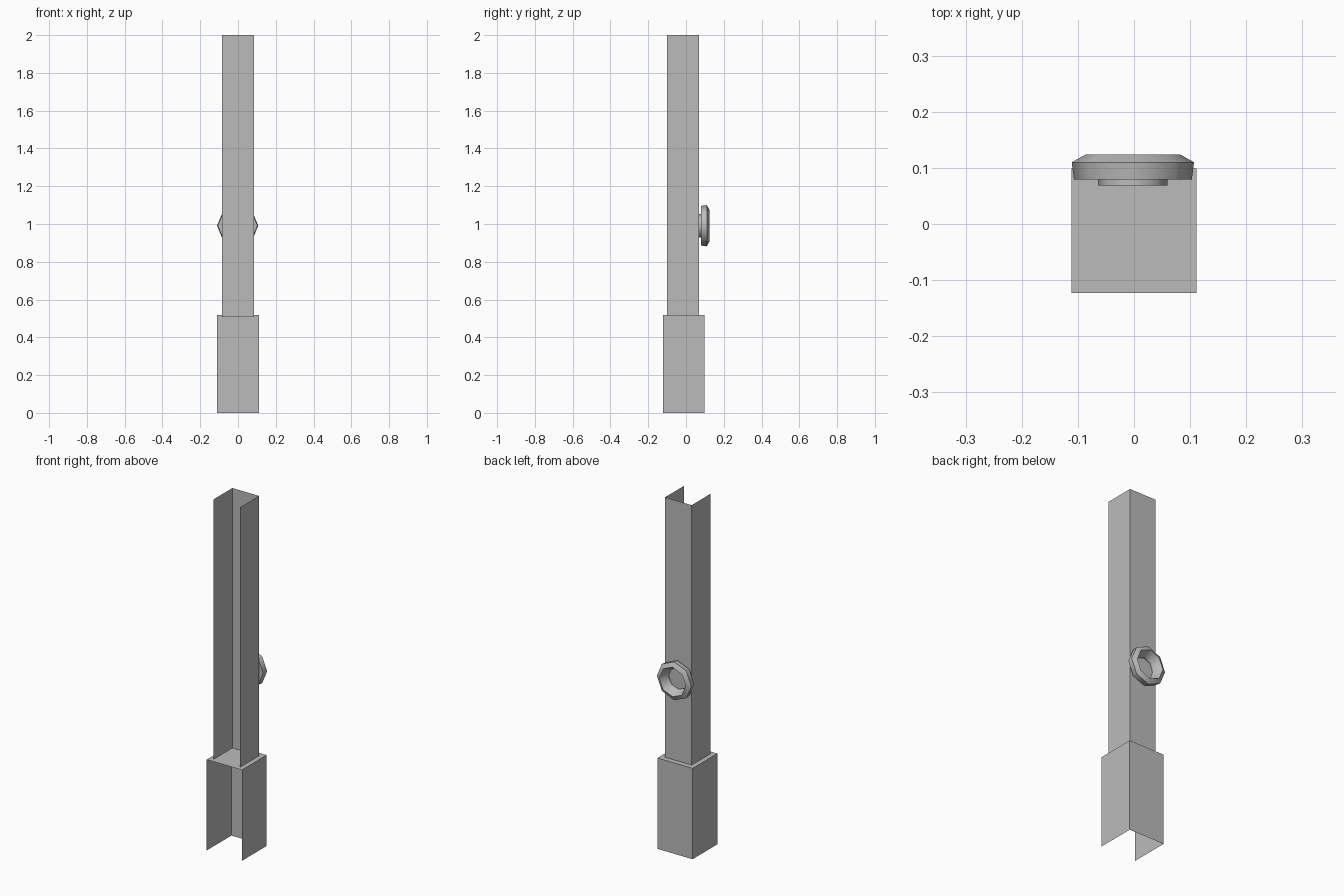
import bpy, bmesh, math

if "Cube" in bpy.data.objects:
    bpy.data.objects.remove(bpy.data.objects["Cube"])

grey = bpy.data.materials.new("plain grey")
grey.diffuse_color = (0.5, 0.5, 0.5, 1)
grey.use_nodes = True
grey.node_tree.nodes["Principled BSDF"].inputs["Base Color"].default_value = grey.diffuse_color


def add_mesh(name, verts, faces):
    me = bpy.data.meshes.new(name)
    me.from_pydata(verts, [], faces)
    me.materials.append(grey)
    ob = bpy.data.objects.new(name, me)
    bpy.context.collection.objects.link(ob)
    return ob


def channel(name, half, y0, y1, z0, z1, cap=False):
    """Thin sheet shell, open at the front and below; optional top."""
    plan = [(half, y0), (half, y1), (-half, y1), (-half, y0)]
    verts = [(x, y, z) for z in (z0, z1) for x, y in plan]
    faces = [(i, i + 1, i + 5, i + 4) for i in range(3)]
    if cap:
        faces.append((4, 5, 6, 7))
    return add_mesh(name, verts, faces)


# Square pedestal with a closed top, and the open post standing in it
channel("pedestal", 0.111, -0.123, 0.099, 0.0, 0.518, cap=True)
channel("post", 0.084, -0.101, 0.069, 0.508, 2.0)

# Octagonal collar on the back: profile (radius, y) turned about the y axis
profile = [(0.062, 0.069), (0.062, 0.079), (0.105, 0.079), (0.109, 0.110),
           (0.084, 0.124), (0.062, 0.079)]
sides, cx, cz = 8, -0.002, 0.991
verts, faces = [], []
for r, y in profile:
    for k in range(sides):
        a = 2 * math.pi * k / sides
        verts.append((cx + r * math.cos(a), y, cz + r * math.sin(a)))
for p in range(len(profile) - 1):
    for k in range(sides):
        n = (k + 1) % sides
        faces.append((p * sides + k, (p + 1) * sides + k,
                      (p + 1) * sides + n, p * sides + n))
collar = add_mesh("collar", verts, faces)
bm = bmesh.new()
bm.from_mesh(collar.data)
bmesh.ops.remove_doubles(bm, verts=bm.verts, dist=1e-5)
bm.to_mesh(collar.data)
bm.free()

# Soft shading around the collar, sharp edges between its bands
bpy.context.view_layer.objects.active = collar
collar.select_set(True)
bpy.ops.object.shade_smooth_by_angle(angle=math.radians(50))
